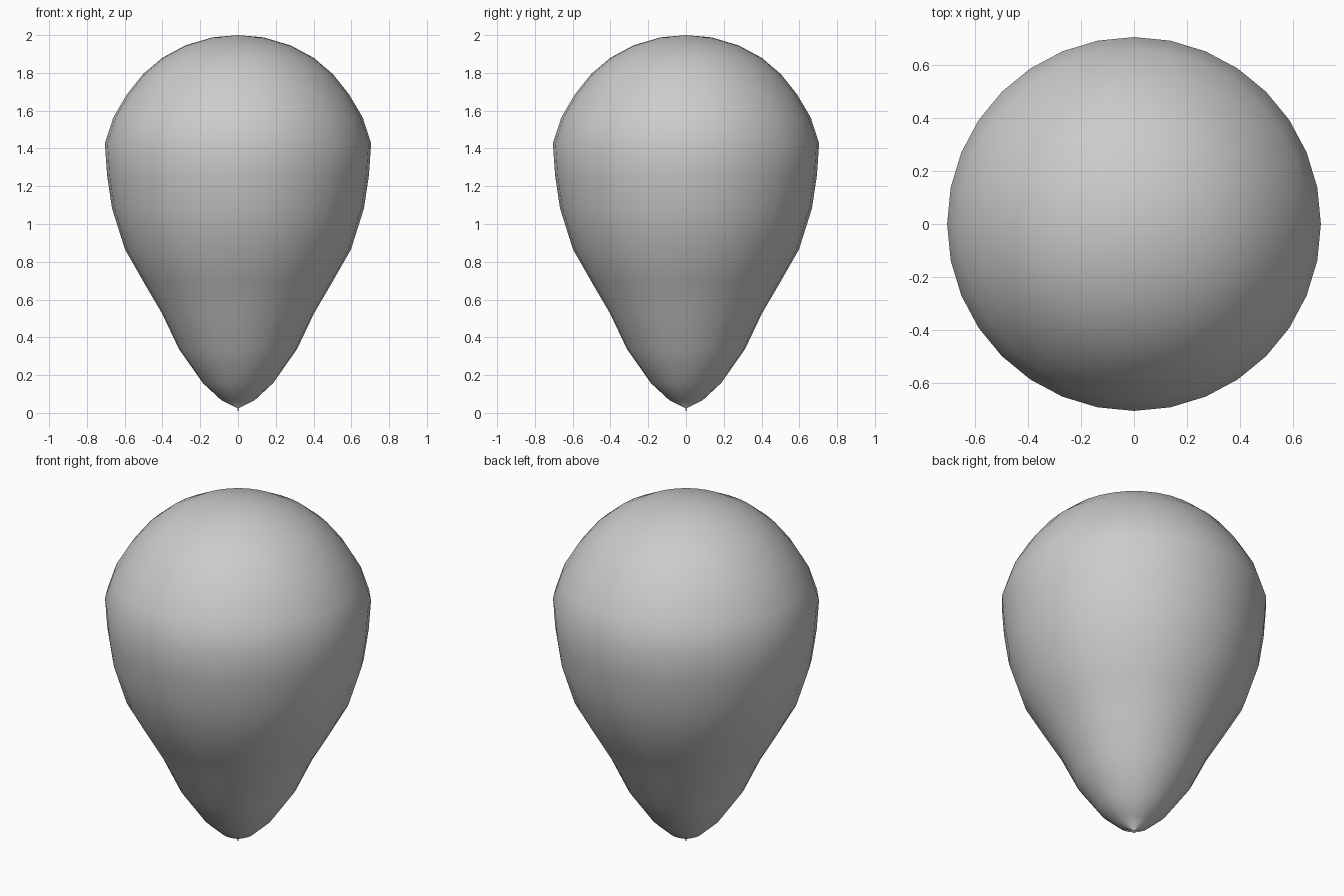
import bpy, bmesh, math

if "Cube" in bpy.data.objects:
    bpy.data.objects.remove(bpy.data.objects["Cube"])


def revolve(name, profile, sides=32):
    """Spin (radius, z) points round the z axis; zero radius makes a pole."""
    bm = bmesh.new()
    verts = [bm.verts.new((r, 0, z)) for r, z in profile]
    edges = [bm.edges.new(pair) for pair in zip(verts, verts[1:])]
    bmesh.ops.spin(bm, geom=verts + edges, cent=(0, 0, 0), axis=(0, 0, 1),
                   angle=2 * math.pi, steps=sides, use_duplicate=False)
    bmesh.ops.remove_doubles(bm, verts=bm.verts, dist=0.0005)
    bmesh.ops.recalc_face_normals(bm, faces=bm.faces)
    mesh = bpy.data.meshes.new(name)
    bm.to_mesh(mesh)
    bm.free()
    mesh.shade_smooth()
    obj = bpy.data.objects.new(name, mesh)
    bpy.context.collection.objects.link(obj)
    return obj


# Teardrop body: near-spherical dome tapering to a point, with a tiny tip
revolve("teardrop_body", [
    (0, 0), (0.003, 0.025), (0.088, 0.067), (0.185, 0.157), (0.312, 0.337),
    (0.402, 0.526), (0.498, 0.69), (0.598, 0.865), (0.667, 1.083),
    (0.693, 1.257), (0.705, 1.427), (0.66, 1.564), (0.588, 1.686),
    (0.503, 1.793), (0.402, 1.879), (0.28, 1.945), (0.135, 1.988), (0, 2.0),
])
